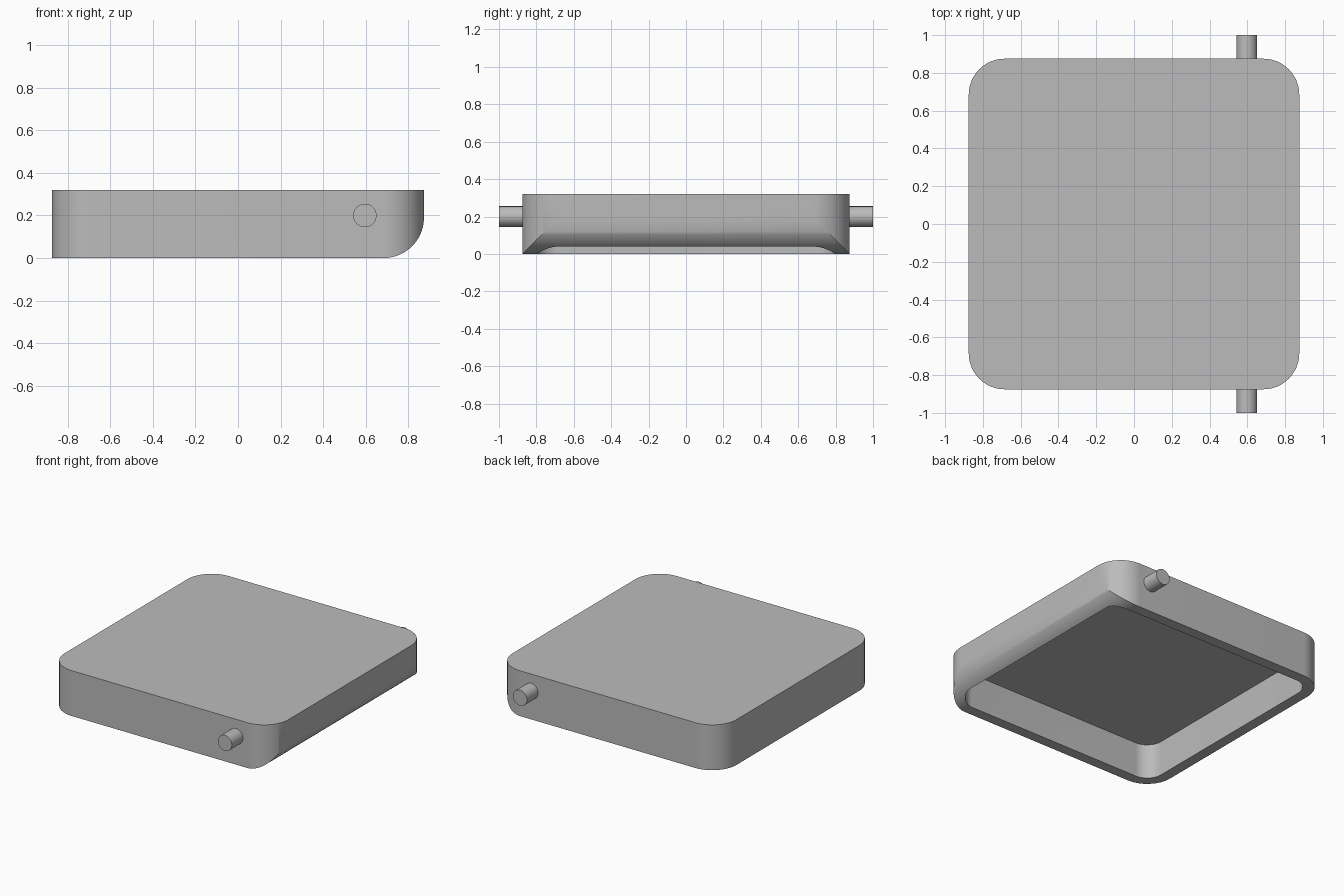
import bpy, bmesh, math
from mathutils import Matrix

old = bpy.data.objects.get("Cube")
if old:
    bpy.data.objects.remove(old, do_unlink=True)

HALF, HEIGHT, WALL, RADIUS = 0.875, 0.32, 0.075, 0.19
SEGMENTS = 20

grey = bpy.data.materials.new("plain_grey")
grey.use_nodes = True
colour = (0.5, 0.5, 0.5, 1)
grey.diffuse_color = colour
grey.node_tree.nodes["Principled BSDF"].inputs["Base Color"].default_value = colour


def arc(cx, cy, r, start):
    """Quarter circle of points, counter-clockwise from the start angle."""
    steps = [start + math.pi / 2 * i / SEGMENTS for i in range(SEGMENTS + 1)]
    return [(cx + r * math.cos(a), cy + r * math.sin(a)) for a in steps]


def rounded_square(half, r):
    c = half - r
    corners = [(c, c), (-c, c), (-c, -c), (c, -c)]
    return [p for i, (x, y) in enumerate(corners) for p in arc(x, y, r, i * math.pi / 2)]


def prism(name, outline, low, high, turn=Matrix()):
    """Extrude a flat outline from low to high, then turn it."""
    bm = bmesh.new()
    face = bm.faces.new([bm.verts.new((x, y, low)) for x, y in outline])
    top = bmesh.ops.extrude_face_region(bm, geom=[face])["geom"]
    verts = [v for v in top if isinstance(v, bmesh.types.BMVert)]
    bmesh.ops.translate(bm, verts=verts, vec=(0, 0, high - low))
    bmesh.ops.transform(bm, matrix=turn, verts=bm.verts)
    bmesh.ops.recalc_face_normals(bm, faces=bm.faces)
    mesh = bpy.data.meshes.new(name)
    bm.to_mesh(mesh)
    bm.free()
    mesh.materials.append(grey)
    obj = bpy.data.objects.new(name, mesh)
    bpy.context.collection.objects.link(obj)
    return obj


def activate(obj):
    bpy.ops.object.select_all(action="DESELECT")
    obj.select_set(True)
    bpy.context.view_layer.objects.active = obj


def smooth(obj):
    activate(obj)
    bpy.ops.object.shade_smooth_by_angle(angle=math.radians(30))


def cut(target, cutter):
    activate(target)
    mod = target.modifiers.new("cut", "BOOLEAN")
    mod.operation, mod.solver, mod.object = "DIFFERENCE", "EXACT", cutter
    bpy.ops.object.modifier_apply(modifier=mod.name)
    bpy.data.objects.remove(cutter, do_unlink=True)


# Shallow cover with rounded corners, hollow and open underneath
cover = prism("cover", rounded_square(HALF, RADIUS), 0, HEIGHT)
cavity = prism("cavity_cutter", rounded_square(HALF - WALL, RADIUS - WALL), -0.1, HEIGHT - WALL)
cut(cover, cavity)

# Rounded lower edge on the hinge side
c = HALF - RADIUS
edge = arc(c, RADIUS, RADIUS, -math.pi / 2) + [(HALF + 0.1, RADIUS), (HALF + 0.1, -0.1), (c, -0.1)]
cut(cover, prism("edge_cutter", edge, -1, 1, Matrix.Rotation(math.pi / 2, 4, "X")))
smooth(cover)

# Hinge pins sticking out of the front and back walls
for name, side in (("front_pin", -1), ("back_pin", 1)):
    inner, outer = HALF - WALL / 2, 1.0
    bpy.ops.mesh.primitive_cylinder_add(
        vertices=40, radius=0.055, depth=outer - inner,
        location=(0.597, side * (inner + outer) / 2, 0.2), rotation=(math.pi / 2, 0, 0))
    pin = bpy.context.object
    pin.name = name
    pin.data.materials.append(grey)
    smooth(pin)
